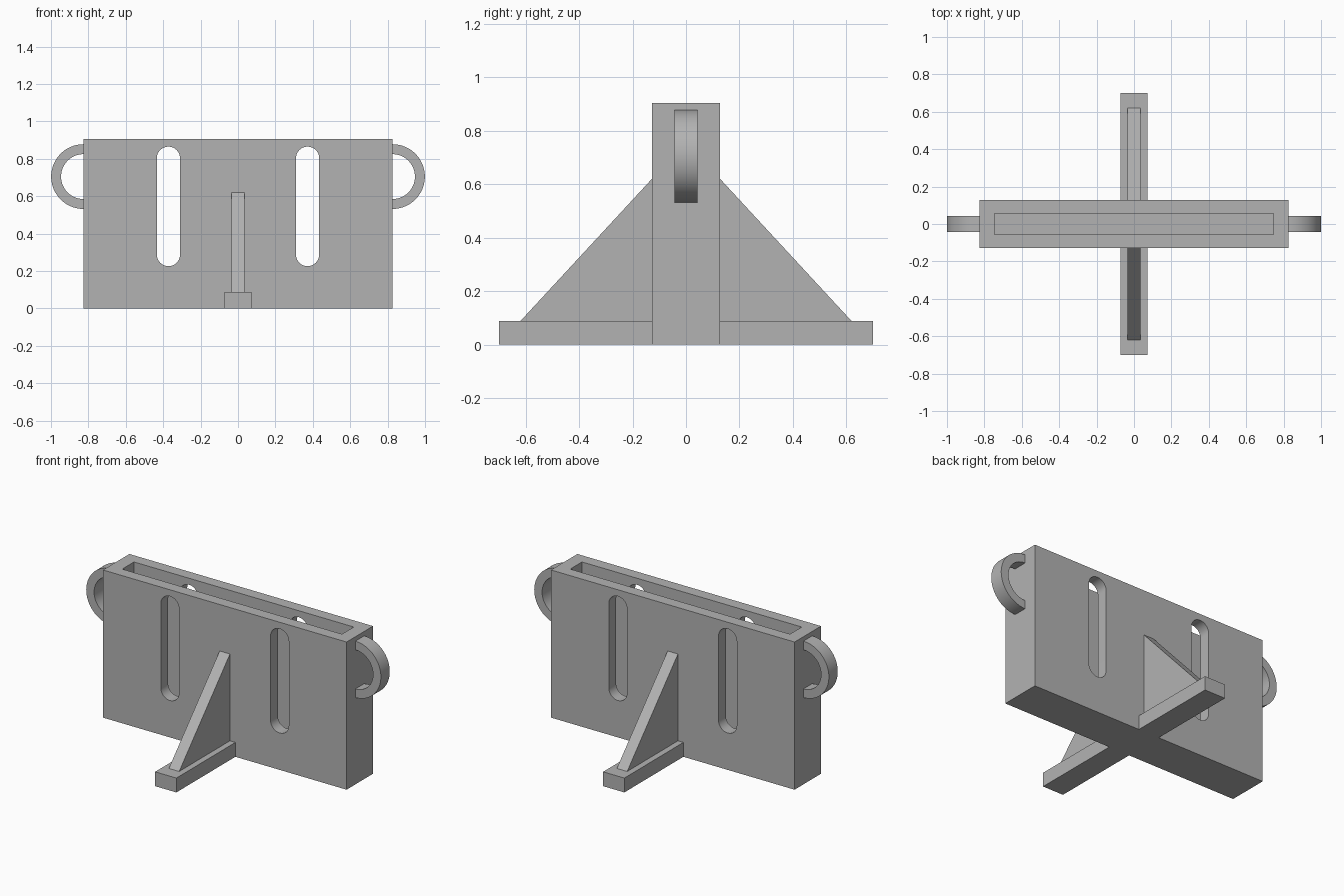
import bpy
from math import pi, cos, sin
from mathutils import Vector

cube = bpy.data.objects.get("Cube")
if cube:
    bpy.data.objects.remove(cube, do_unlink=True)

GREY = (0.45, 0.45, 0.45, 1)
mat = bpy.data.materials.new("plain grey")
mat.use_nodes = True
mat.diffuse_color = GREY
mat.node_tree.nodes["Principled BSDF"].inputs["Base Color"].default_value = GREY

# Main dimensions
HALF_W, HALF_D, HEIGHT = 0.826, 0.128, 0.905
FOOT_H = 0.088


def prism(name, profile, axis, lo, hi):
    """Extrude a closed 2D profile along x or y."""
    n = len(profile)
    place = (lambda p, t: (t, p[0], p[1])) if axis == "x" else (lambda p, t: (p[0], t, p[1]))
    verts = [place(p, t) for t in (lo, hi) for p in profile]
    faces = [tuple(range(n)), tuple(reversed(range(n, 2 * n)))]
    faces += [(i, i + n, (i + 1) % n + n, (i + 1) % n) for i in range(n)]
    mesh = bpy.data.meshes.new(name)
    mesh.from_pydata(verts, [], faces)
    mesh.materials.append(mat)
    obj = bpy.data.objects.new(name, mesh)
    bpy.context.collection.objects.link(obj)
    # Consistent outward normals
    bpy.context.view_layer.objects.active = obj
    bpy.ops.object.select_all(action="DESELECT")
    obj.select_set(True)
    bpy.ops.object.mode_set(mode="EDIT")
    bpy.ops.mesh.select_all(action="SELECT")
    bpy.ops.mesh.normals_make_consistent(inside=False)
    bpy.ops.object.mode_set(mode="OBJECT")
    return obj


def rect(x0, x1, z0, z1):
    return [(x0, z0), (x1, z0), (x1, z1), (x0, z1)]


def arc(cx, cz, r, start, end, steps=24):
    angles = [start + (end - start) * i / steps for i in range(steps + 1)]
    return [(cx + r * cos(a), cz + r * sin(a)) for a in angles]


def cut(obj, cutter):
    mod = obj.modifiers.new("cut", "BOOLEAN")
    mod.operation, mod.solver, mod.object = "DIFFERENCE", "EXACT", cutter
    bpy.context.view_layer.objects.active = obj
    bpy.ops.object.modifier_apply(modifier=mod.name)
    bpy.data.objects.remove(cutter, do_unlink=True)


def smooth(obj):
    bpy.ops.object.select_all(action="DESELECT")
    obj.select_set(True)
    bpy.context.view_layer.objects.active = obj
    bpy.ops.object.shade_smooth_by_angle(angle=pi / 6)


# Hollow body, open at the top
body = prism("body", rect(-HALF_W, HALF_W, 0, HEIGHT), "y", -HALF_D, HALF_D)
cut(body, prism("cavity_cutter", rect(-0.745, 0.745, 0.09, 1.1), "y", -0.057, 0.057))

# Rounded slots through both walls
for x in (-0.372, 0.372):
    r = 0.062
    slot = arc(x, 0.803, r, 0, pi) + arc(x, 0.288, r, pi, 2 * pi)
    cut(body, prism("slot_cutter", slot, "y", -0.4, 0.4))
smooth(body)

# Half-ring handles on the ends
for side, s in (("left", 1), ("right", -1)):
    ring = arc(HALF_W, 0.705, 0.173, -pi / 2, pi / 2, 40) + arc(HALF_W, 0.705, 0.12, pi / 2, -pi / 2, 40)
    smooth(prism(side + "_handle", [(s * x, z) for x, z in ring], "y", -0.043, 0.043))

# Feet with triangular braces, front and back
for side, s in (("front", -1), ("back", 1)):
    foot = rect(HALF_D, 0.7, 0, FOOT_H)
    prism(side + "_foot", [(s * y, z) for y, z in foot], "x", -0.072, 0.072)
    brace = [(HALF_D, FOOT_H), (0.62, FOOT_H), (HALF_D, 0.62)]
    prism(side + "_brace", [(s * y, z) for y, z in brace], "x", -0.035, 0.035)
